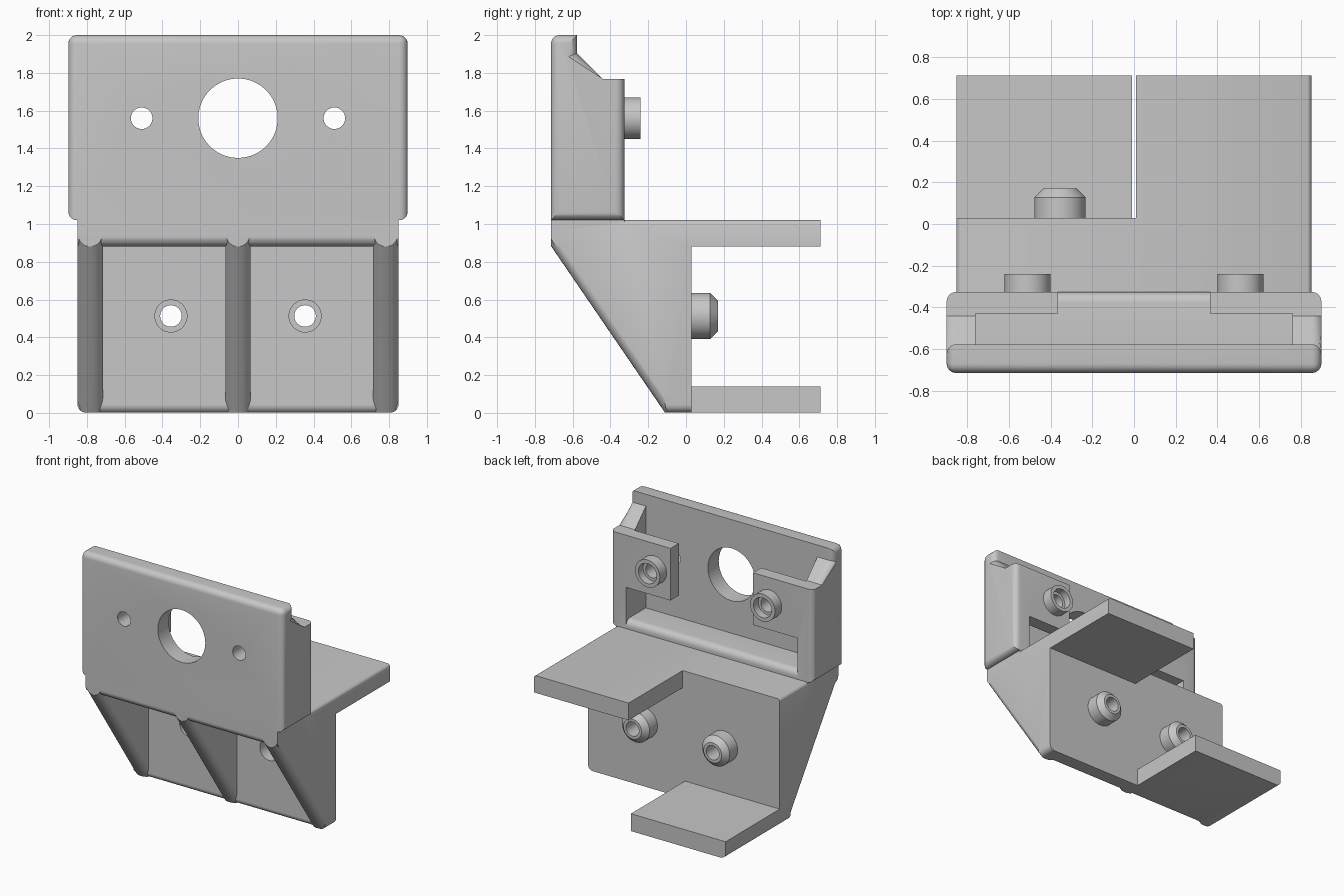
import bpy, bmesh
from math import sin, cos, pi, radians

if "Cube" in bpy.data.objects:
    bpy.data.objects.remove(bpy.data.objects["Cube"], do_unlink=True)

grey = bpy.data.materials.new("plain grey")
grey.use_nodes = True
colour = (0.57, 0.57, 0.57, 1)
grey.diffuse_color = colour
grey.node_tree.nodes["Principled BSDF"].inputs["Base Color"].default_value = colour


def loft(name, rings):
    """Closed solid through rings of equal point count."""
    bm = bmesh.new()
    rows = [[bm.verts.new(p) for p in ring] for ring in rings]
    for a, b in zip(rows, rows[1:]):
        for i in range(len(a)):
            j = (i + 1) % len(a)
            bm.faces.new((a[i], a[j], b[j], b[i]))
    bm.faces.new(rows[0])
    bm.faces.new(rows[-1])
    bmesh.ops.recalc_face_normals(bm, faces=bm.faces)
    mesh = bpy.data.meshes.new(name)
    bm.to_mesh(mesh)
    bm.free()
    mesh.materials.append(grey)
    obj = bpy.data.objects.new(name, mesh)
    bpy.context.collection.objects.link(obj)
    return obj


def prism(name, yz, x0, x1):
    return loft(name, [[(x, y, z) for y, z in yz] for x in (x0, x1)])


def box(name, x0, x1, y0, y1, z0, z1):
    return prism(name, [(y0, z0), (y1, z0), (y1, z1), (y0, z1)], x0, x1)


def lathe(name, x, z, profile, sides=48):
    """Round solid along y from (y, radius) pairs."""
    turn = [2 * pi * i / sides for i in range(sides)]
    return loft(name, [[(x + r * cos(t), y, z + r * sin(t)) for t in turn]
                       for y, r in profile])


def bevel(obj, rule, radius):
    """Round the edges whose midpoint and direction satisfy the rule."""
    bm = bmesh.new()
    bm.from_mesh(obj.data)
    edges = [e for e in bm.edges
             if rule((e.verts[0].co + e.verts[1].co) / 2, e.verts[1].co - e.verts[0].co)]
    bmesh.ops.bevel(bm, geom=edges, offset=radius, segments=6, profile=0.5, affect='EDGES')
    bm.to_mesh(obj.data)
    bm.free()


def combine(obj, other, operation):
    mod = obj.modifiers.new("combine", 'BOOLEAN')
    mod.solver = 'EXACT'
    mod.operation = operation
    mod.object = other
    bpy.context.view_layer.objects.active = obj
    bpy.ops.object.modifier_apply(modifier=mod.name)
    bpy.data.objects.remove(other, do_unlink=True)


FRONT, STEP, BACK, END = -0.714, -0.11, 0.028, 0.712   # depths: deck, wall, shelves
HALF, WIDE = 0.85, 0.898                               # half widths: bracket, housing
DECK, TOP = 0.882, 1.02                                # deck underside and top
RIM, PLATE, PAD = -0.326, -0.577, 1.768                # housing back, plate back, pad top

# Bracket: upright wall and deck, made oversize and trimmed to the outline below
bracket = box("mounting_bracket", -0.9, 0.9, STEP, BACK, 0, 1.05)
bevel(bracket, lambda m, d: m.y < STEP + 0.01 and m.z < 0.01, 0.04)
deck = box("deck", -0.92, 0.92, FRONT, -0.02, DECK, 1.06)
bevel(deck, lambda m, d: m.y < FRONT + 0.01 and m.z < DECK + 0.01, 0.05)
combine(bracket, deck, 'UNION')

# Three sloping ribs with rounded front edges
for x0, x1 in ((-0.851, -0.715), (-0.067, 0.067), (0.715, 0.851)):
    rib = prism("rib", [(FRONT, DECK), (-0.09, -0.03), (-0.03, -0.03),
                        (-0.03, 0.96), (FRONT, 0.96)], x0, x1)
    bevel(rib, lambda m, d: abs(d.z) > 0.5 and abs(d.y) > 0.3, 0.06)
    combine(bracket, rib, 'UNION')

# Offset shelves at the back
combine(bracket, box("upper_shelf", 0.01, 0.94, 0, END, DECK, 1.07), 'UNION')
combine(bracket, box("lower_shelf", -0.94, -0.01, 0, END, -0.05, 0.14), 'UNION')

# Trim to the outline, rounded along the lower edges
outline = box("outline", -HALF, HALF, -1, 1, 0.001, TOP)
bevel(outline, lambda m, d: abs(d.y) > 1 and m.z < 0.1, 0.045)
combine(bracket, outline, 'INTERSECT')

# Small rounding along the top edges behind the housing
for side in (-1, 1):
    arc = [(HALF - 0.028 + 0.03 * cos(radians(a)), TOP - 0.028 + 0.03 * sin(radians(a)))
           for a in range(0, 91, 15)]
    corner = arc + [(arc[-1][0], 1.1), (0.95, 1.1), (0.95, arc[0][1])]
    combine(bracket, loft("edge_round", [[(side * x, y, z) for x, z in corner]
                                         for y in (RIM, 1)]), 'DIFFERENCE')

# Chamfered pegs with stepped screw holes
for x in (-0.355, 0.355):
    combine(bracket, lathe("peg", x, 0.513, [(-0.03, 0.122), (0.128, 0.122), (0.17, 0.08)]), 'UNION')
    hole = lathe("peg_hole", x, 0.513, [(-0.3, 0.085), (0.02, 0.085), (0.02, 0.057), (0.4, 0.057)])
    combine(bracket, hole, 'DIFFERENCE')

# Housing: stepped side profile with rounded outer edges
housing = prism("sensor_housing", [(FRONT, TOP), (RIM, TOP), (RIM, PAD), (-0.44, PAD),
                                   (PLATE, 1.905), (PLATE, 2), (FRONT, 2)], -WIDE, WIDE)
bevel(housing, lambda m, d: (abs(m.x) > 0.8 and abs(m.z - PAD) > 0.001)
      or (m.z > 1.99 and m.y < -0.7), 0.045)

# Inner pocket, opening between the pads, and opening under them with a rounded sill
combine(housing, box("pocket", -0.76, 0.76, PLATE, -0.43, 1.2, 2.2), 'DIFFERENCE')
combine(housing, box("window", -0.365, 0.365, -0.5, 0, 1.2, 2.2), 'DIFFERENCE')
sill = [(RIM - 0.05 + 0.05 * sin(radians(a)), 1.04 + 0.05 * cos(radians(a)))
        for a in range(0, 91, 15)]
combine(housing, prism("sill_gap", [(PLATE, 1.35), (PLATE, 1.09)] + sill +
                       [(0, 1.04), (0, 1.35)], -0.76, 0.76), 'DIFFERENCE')

# Bosses on the pads with counterbored holes
for x in (-0.51, 0.51):
    combine(housing, lathe("boss", x, 1.56, [(-0.36, 0.11), (-0.24, 0.11)]), 'UNION')
    hole = lathe("boss_hole", x, 1.56, [(-1, 0.057), (-0.3, 0.057), (-0.3, 0.08), (0, 0.08)])
    combine(housing, hole, 'DIFFERENCE')

# Large round opening in the face plate
combine(housing, lathe("face_hole", 0, 1.56, [(-1, 0.21), (-0.5, 0.21)], 72), 'DIFFERENCE')

# Smooth rounded surfaces, keep edges crisp
bpy.ops.object.select_all(action='DESELECT')
for obj in (bracket, housing):
    obj.select_set(True)
bpy.context.view_layer.objects.active = housing
bpy.ops.object.shade_smooth_by_angle(angle=radians(30))
